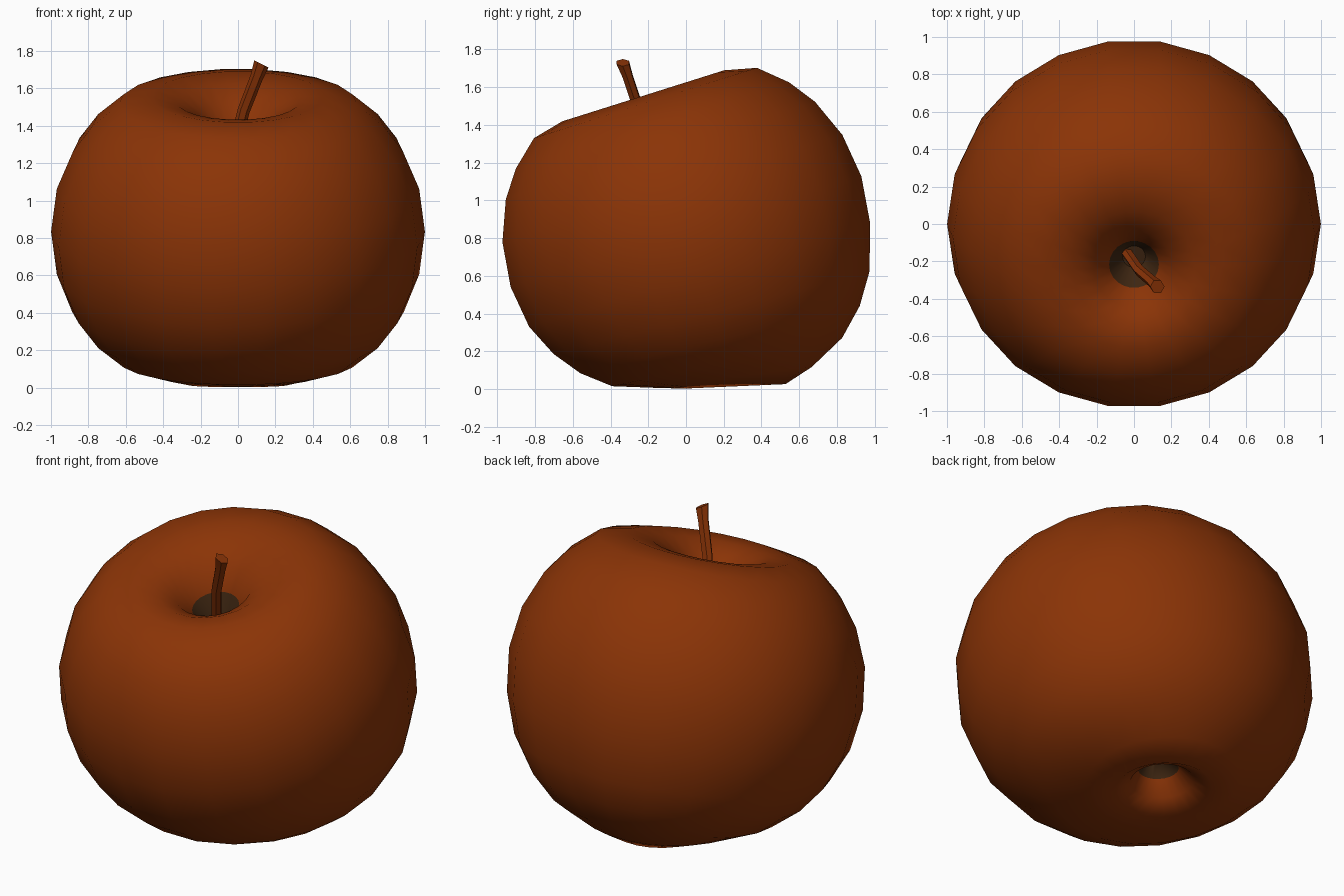
import bpy
import bmesh
import math
from mathutils import Vector, Matrix

cube = bpy.data.objects.get("Cube")
if cube:
    bpy.data.objects.remove(cube, do_unlink=True)


def material(name, colour):
    mat = bpy.data.materials.new(name)
    mat.use_nodes = True
    mat.diffuse_color = (*colour, 1)
    bsdf = mat.node_tree.nodes["Principled BSDF"]
    bsdf.inputs["Base Color"].default_value = (*colour, 1)
    bsdf.inputs["Roughness"].default_value = 0.8
    return mat


def finish(bm, name, mats, angle):
    bmesh.ops.recalc_face_normals(bm, faces=bm.faces)
    mesh = bpy.data.meshes.new(name)
    bm.to_mesh(mesh)
    bm.free()
    for mat in mats:
        mesh.materials.append(mat)
    obj = bpy.data.objects.new(name, mesh)
    bpy.context.collection.objects.link(obj)
    bpy.ops.object.select_all(action="DESELECT")
    bpy.context.view_layer.objects.active = obj
    obj.select_set(True)
    bpy.ops.object.shade_smooth_by_angle(angle=math.radians(angle))
    return obj


def add_rings(bm, rings):
    """Skin a list of closed rings, cap both ends, return the vertex loops."""
    loops = [[bm.verts.new(p) for p in ring] for ring in rings]
    n = len(loops[0])
    for a, b in zip(loops, loops[1:]):
        for i in range(n):
            j = (i + 1) % n
            bm.faces.new((a[i], a[j], b[j], b[i]))
    bm.faces.new(loops[0])
    bm.faces.new(loops[-1])
    return loops


def circle(sides):
    for i in range(sides):
        a = math.tau * i / sides
        yield math.cos(a), math.sin(a)


skin = material("russet brown", (0.258, 0.034, 0.002))
dark = material("dark hollow brown", (0.05, 0.02, 0.006))

# Fruit body along the leaning core, base pit to top pit:
# radius, height, slope of the ring, forward shift of the ring
profile = [(0.05, -0.62, 0.27, 0), (0.11, -0.7, 0.27, 0),
           (0.17, -0.8, 0.27, 0), (0.26, -0.86, 0.27, 0),
           (0.42, -0.81, 0.18, 0), (0.62, -0.725, 0.1, 0),
           (0.76, -0.6, 0.07, 0), (0.865, -0.45, 0.05, 0),
           (0.945, -0.24, 0.01, 0), (0.975, 0, 0, 0),
           (0.945, 0.24, 0, 0), (0.86, 0.45, 0, 0),
           (0.76, 0.59, 0, 0), (0.62, 0.715, 0, 0),
           (0.45, 0.755, 0, 0), (0.32, 0.735, 0, 0.02),
           (0.21, 0.67, 0, 0.04), (0.13, 0.56, 0, 0.05),
           (0.06, 0.42, 0, 0.05)]
lean = Matrix.Rotation(math.radians(17.5), 3, "X")
centre = Vector((0, 0, 0.834))

rings = []
for radius, height, slope, shift in profile:
    rings.append([centre + lean @ Vector((1.025 * radius * c,
                                          1.01 * radius * s - shift,
                                          height - slope * radius * s))
                  for c, s in circle(22)])
bm = bmesh.new()
loops = add_rings(bm, rings)

# Dark centres of the two pits
pit_verts = set(loops[0] + loops[1] + loops[-1] + loops[-2])
for face in bm.faces:
    if all(v in pit_verts for v in face.verts):
        face.material_index = 1
finish(bm, "fruit_body", [skin, dark], 60)

# Stem: a thin stalk that flares at its slanted tip
path = [((-0.04, -0.15, 1.2), 0.03), ((0.03, -0.25, 1.48), 0.03),
        ((0.1, -0.31, 1.66), 0.031), ((0.125, -0.335, 1.73), 0.038)]
rings = []
for point, radius in path:
    rings.append([Vector(point) + radius * Vector((c, s, -0.5 * c))
                  for c, s in circle(6)])
bm = bmesh.new()
add_rings(bm, rings)
finish(bm, "stem", [skin], 40)
